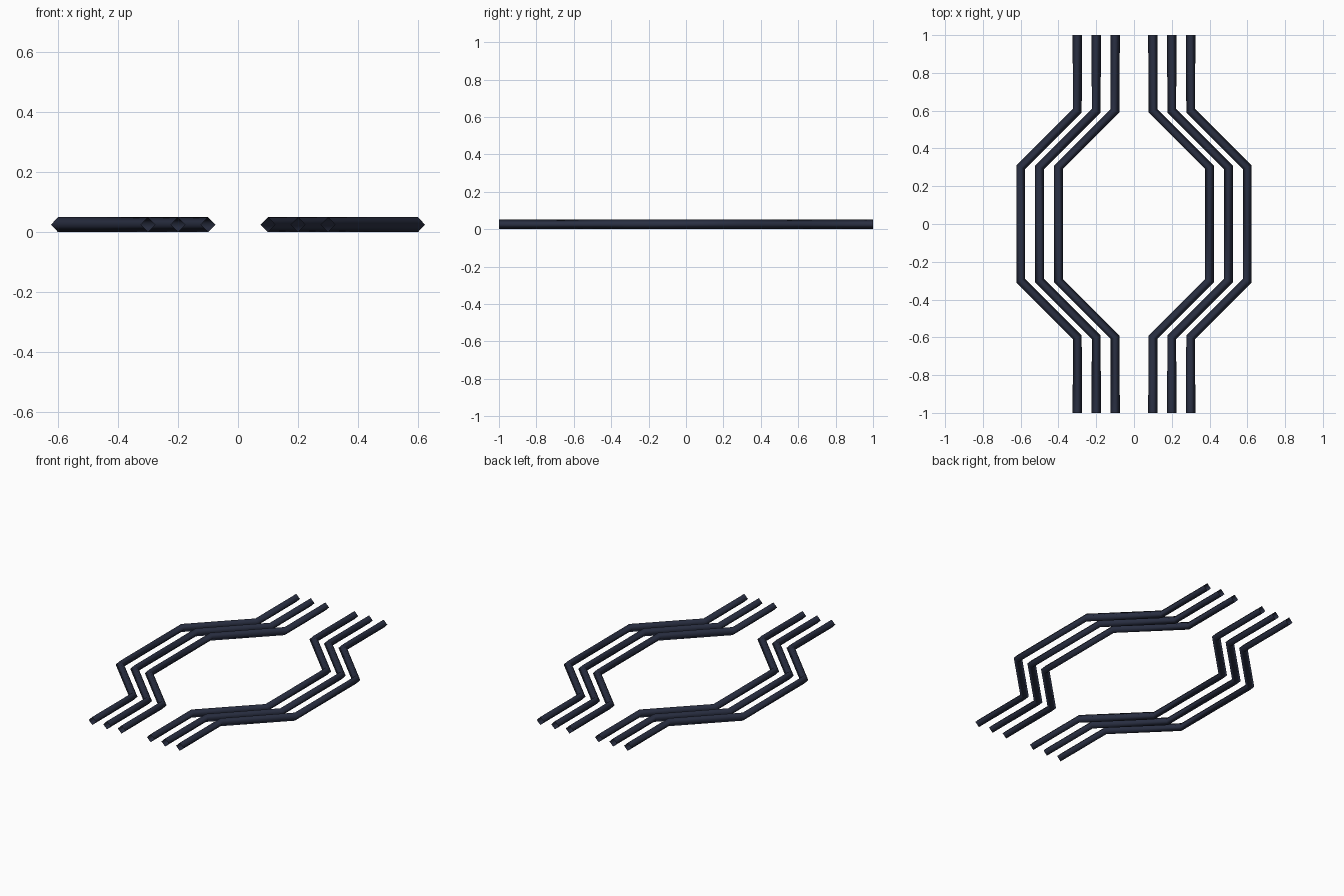
import bpy

if "Cube" in bpy.data.objects:
    bpy.data.objects.remove(bpy.data.objects["Cube"])

# Single dark navy colour
navy = bpy.data.materials.new("dark navy")
navy.diffuse_color = (0.023, 0.029, 0.056, 1)
navy.use_nodes = True
navy.node_tree.nodes["Principled BSDF"].inputs["Base Color"].default_value = navy.diffuse_color

R = 0.025  # half width of the four-sided rail


def rail(name, side, offset):
    """Bent rail with a diamond section, swept along a mirrored path."""
    path = [(0, -1), (0, -0.6), (0.3, -0.3), (0.3, 0.3), (0, 0.6), (0, 1)]
    cu = bpy.data.curves.new(name, 'CURVE')
    cu.dimensions = '3D'
    cu.twist_mode = 'Z_UP'
    cu.bevel_depth = R
    cu.bevel_resolution = 0
    sp = cu.splines.new('POLY')
    sp.points.add(len(path) - 1)
    for p, (x, y) in zip(sp.points, path):
        p.co = (side * (offset + x), y, R + 0.001, 1)
    sp.use_smooth = True
    cu.materials.append(navy)
    ob = bpy.data.objects.new(name, cu)
    bpy.context.collection.objects.link(ob)
    # Turn the swept curve into a mesh
    bpy.ops.object.select_all(action='DESELECT')
    ob.select_set(True)
    bpy.context.view_layer.objects.active = ob
    bpy.ops.object.convert(target='MESH')


# Three nested rails on each side
for side, label in ((-1, "left"), (1, "right")):
    for offset, place in ((0.1, "inner"), (0.2, "middle"), (0.3, "outer")):
        rail(f"{label}_{place}_rail", side, offset)
